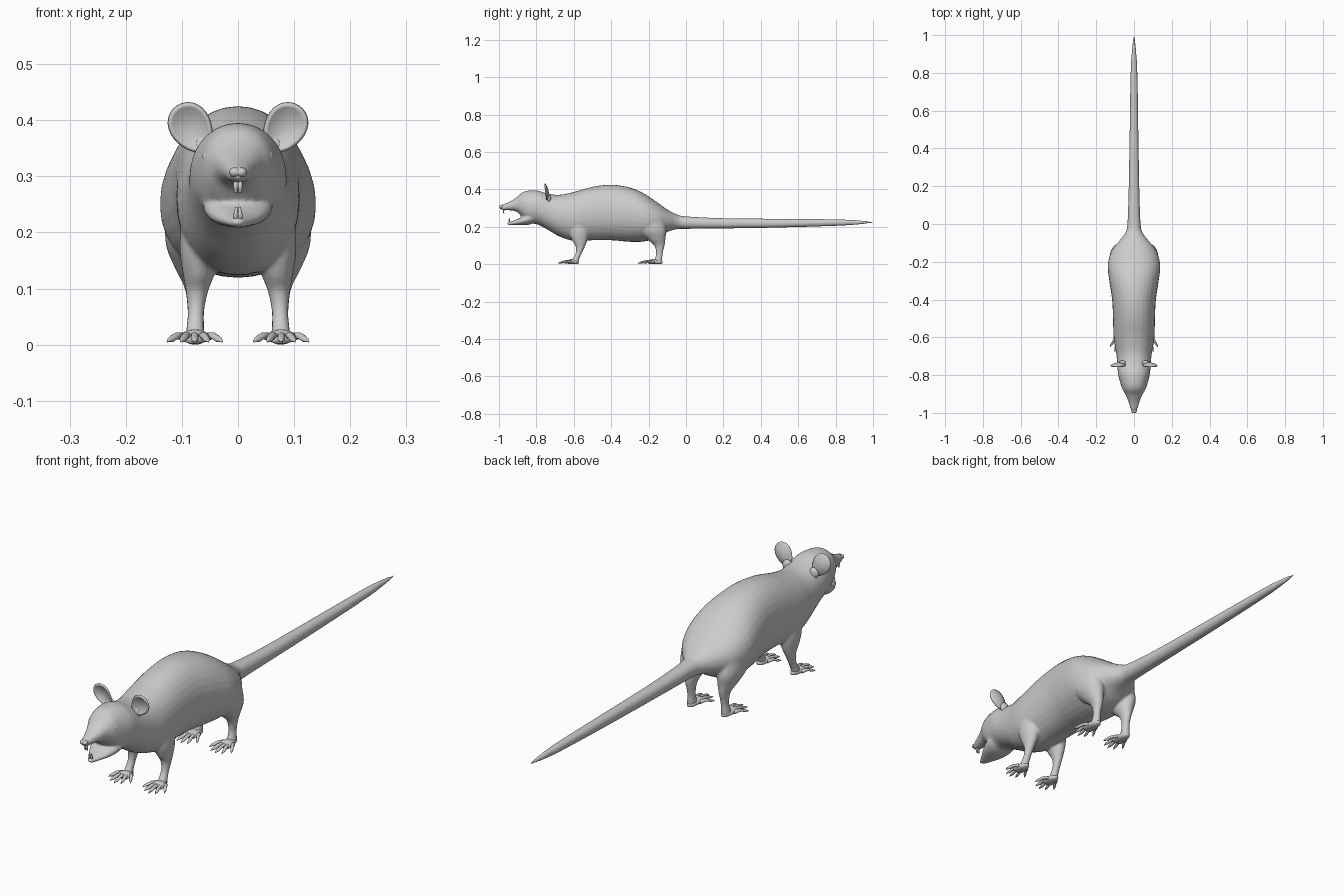
import bpy, bmesh, math
from mathutils import Vector

if "Cube" in bpy.data.objects:
    bpy.data.objects.remove(bpy.data.objects["Cube"])


def spline(st, steps):
    """Catmull-Rom through tuples of equal length"""
    out = []
    for i in range(len(st) - 1):
        p = [st[max(0, min(len(st) - 1, i + k))] for k in (-1, 0, 1, 2)]
        for j in range(steps):
            t = j / steps
            out.append([0.5 * (2*b + (c-a)*t + (2*a-5*b+4*c-d)*t*t + (3*b-a-3*c+d)*t**3)
                        for a, b, c, d in zip(*p)])
    return out + [list(st[-1])]


def loft(bm, stations, plane, sides=24, steps=4, power=1.0):
    """Stations are (x, y, z, radius in x, other radius); rings lie in plane xz or xy"""
    rings = []
    for x, y, z, ru, rv in spline(stations, steps):
        ring = []
        for k in range(sides):
            a = 2 * math.pi * k / sides
            c, s = math.cos(a), math.sin(a)
            u = max(ru, .001) * math.copysign(abs(c) ** power, c)
            v = max(rv, .001) * math.copysign(abs(s) ** power, s)
            ring.append(bm.verts.new((x+u, y, z+v) if plane == 'xz' else (x+u, y+v, z)))
        rings.append(ring)
    for r0, r1 in zip(rings, rings[1:]):
        for k in range(sides):
            m = (k + 1) % sides
            bm.faces.new((r0[k], r0[m], r1[m], r1[k]))
    bm.faces.new(rings[0])
    bm.faces.new(rings[-1])


def finish(bm, name):
    bmesh.ops.recalc_face_normals(bm, faces=bm.faces)
    for f in bm.faces:
        f.smooth = True
    me = bpy.data.meshes.new(name)
    bm.to_mesh(me)
    bm.free()
    ob = bpy.data.objects.new(name, me)
    bpy.context.collection.objects.link(ob)
    return ob


def mirror(ob):
    ob.modifiers.new("mirror", 'MIRROR')
    return ob


# body, head and tail: (y, bottom, top, half width)
profile = [(-.995, .294, .314, .008), (-.975, .289, .321, .019), (-.94, .288, .336, .030),
           (-.905, .280, .358, .044), (-.875, .250, .384, .061), (-.84, .222, .394, .073),
           (-.79, .211, .393, .085), (-.74, .185, .378, .088), (-.68, .150, .371, .095),
           (-.60, .124, .386, .108), (-.50, .128, .414, .111), (-.40, .128, .425, .116),
           (-.30, .120, .410, .131), (-.22, .122, .375, .139), (-.15, .142, .328, .122),
           (-.10, .172, .293, .087), (-.05, .187, .267, .048), (.0, .189, .256, .035),
           (.2, .191, .246, .028), (.5, .196, .243, .023), (.8, .205, .240, .018),
           (.92, .212, .235, .011), (1.0, .221, .227, .003)]
bm = bmesh.new()
loft(bm, [(0, y, (b+t)/2, w, (t-b)/2) for y, b, t, w in profile], 'xz', 32, 4, .94)

# lower jaw
loft(bm, [(0, -.955, .218, .008, .006), (0, -.94, .218, .017, .010), (0, -.91, .223, .034, .014),
          (0, -.88, .231, .050, .022), (0, -.84, .245, .062, .034), (0, -.80, .26, .06, .035)], 'xz')

# legs: rings from the body down to the ankle
front = [(.066, -.575, .24, .034, .055), (.068, -.572, .17, .036, .052), (.070, -.568, .125, .028, .040),
         (.073, -.565, .095, .020, .025), (.075, -.573, .06, .015, .017), (.076, -.588, .03, .016, .018),
         (.077, -.600, .010, .018, .024)]
hind = [(.085, -.195, .24, .044, .075), (.083, -.180, .18, .046, .075), (.078, -.160, .135, .034, .050),
        (.075, -.142, .10, .020, .028), (.075, -.142, .06, .015, .018), (.076, -.146, .03, .016, .020),
        (.077, -.152, .008, .018, .026)]
for s in (1, -1):
    for leg in (front, hind):
        loft(bm, [(s*x, y, z, a, b) for x, y, z, a, b in leg], 'xy')
body = finish(bm, "body")
rm = body.modifiers.new("blend", 'REMESH')
rm.mode = 'VOXEL'
rm.voxel_size = .005
rm.use_smooth_shade = True
sm = body.modifiers.new("soften", 'SMOOTH')
sm.factor = .5
sm.iterations = 6

# feet: flat palm with five splayed, clawed toes
for name, heel, ball, tip in (("front_feet", -.572, -.628, -.685), ("hind_feet", -.126, -.195, -.258)):
    bm = bmesh.new()
    loft(bm, [(.076, heel, .010, .008, .006), (.076, heel-.018, .012, .018, .012),
              (.077, ball+.01, .014, .026, .013), (.077, ball-.006, .010, .024, .008)], 'xz', 16)
    for i in range(5):
        d = (i - 2) / 2
        x0, x1 = .077 + .020*d, .077 + .049*d
        y0, y1 = ball + .014 + .012*d*d, tip + .034*d*d
        pts = []
        for t, z, r in ((0, .013, .009), (.4, .016, .007), (.72, .010, .0065), (.88, .008, .004), (1, .005, .001)):
            pts.append((x0 + (x1-x0)*t, y0 + (y1-y0)*t, z, r, r*.85))
        loft(bm, pts, 'xz', 10, 3)
    mirror(finish(bm, name))

# ears: cupped teardrop dishes leaning outwards
bm = bmesh.new()
prev = None
tilt = math.radians(-32)
for i in range(9):
    r = i / 8
    ring = []
    for k in range(28):
        a = 2 * math.pi * k / 28
        v = .046 * r * math.sin(a)
        u = .035 * r * math.cos(a) * (1 + .16 * math.sin(a))
        x = .083 + u*math.cos(tilt) - v*math.sin(tilt)
        z = .386 + u*math.sin(tilt) + v*math.cos(tilt)
        ring.append(bm.verts.new((x, -.737 - .013*r*r - .12*(z-.386), z)) if i else None)
    if i == 1:
        bm.faces.new(ring)
    elif i > 1:
        for k in range(28):
            m = (k + 1) % 28
            bm.faces.new((prev[k], prev[m], ring[m], ring[k]))
    prev = ring
ears = mirror(finish(bm, "ears"))
so = ears.modifiers.new("thickness", 'SOLIDIFY')
so.thickness = .007
so.offset = 0


def ball(bm, centre, radii):
    r = bmesh.ops.create_uvsphere(bm, u_segments=20, v_segments=12, radius=1)
    for v in r['verts']:
        v.co = Vector(centre) + Vector([a*b for a, b in zip(v.co, radii)])


# eyes, nose and ear roots
bm = bmesh.new()
ball(bm, (.050, -.862, .334), (.014, .017, .015))
mirror(finish(bm, "eyes"))
bm = bmesh.new()
ball(bm, (.006, -.988, .307), (.010, .012, .009))
mirror(finish(bm, "nose"))
bm = bmesh.new()
ball(bm, (.060, -.735, .352), (.020, .013, .022))
mirror(finish(bm, "ear_roots"))

# incisors
bm = bmesh.new()
loft(bm, [(.004, -.970, .296, .004, .005), (.004, -.976, .282, .004, .004),
          (.004, -.973, .270, .003, .002)], 'xy', 10)
loft(bm, [(.004, -.938, .216, .004, .005), (.004, -.945, .232, .004, .004),
          (.003, -.944, .245, .002, .002)], 'xy', 10)
mirror(finish(bm, "teeth"))
